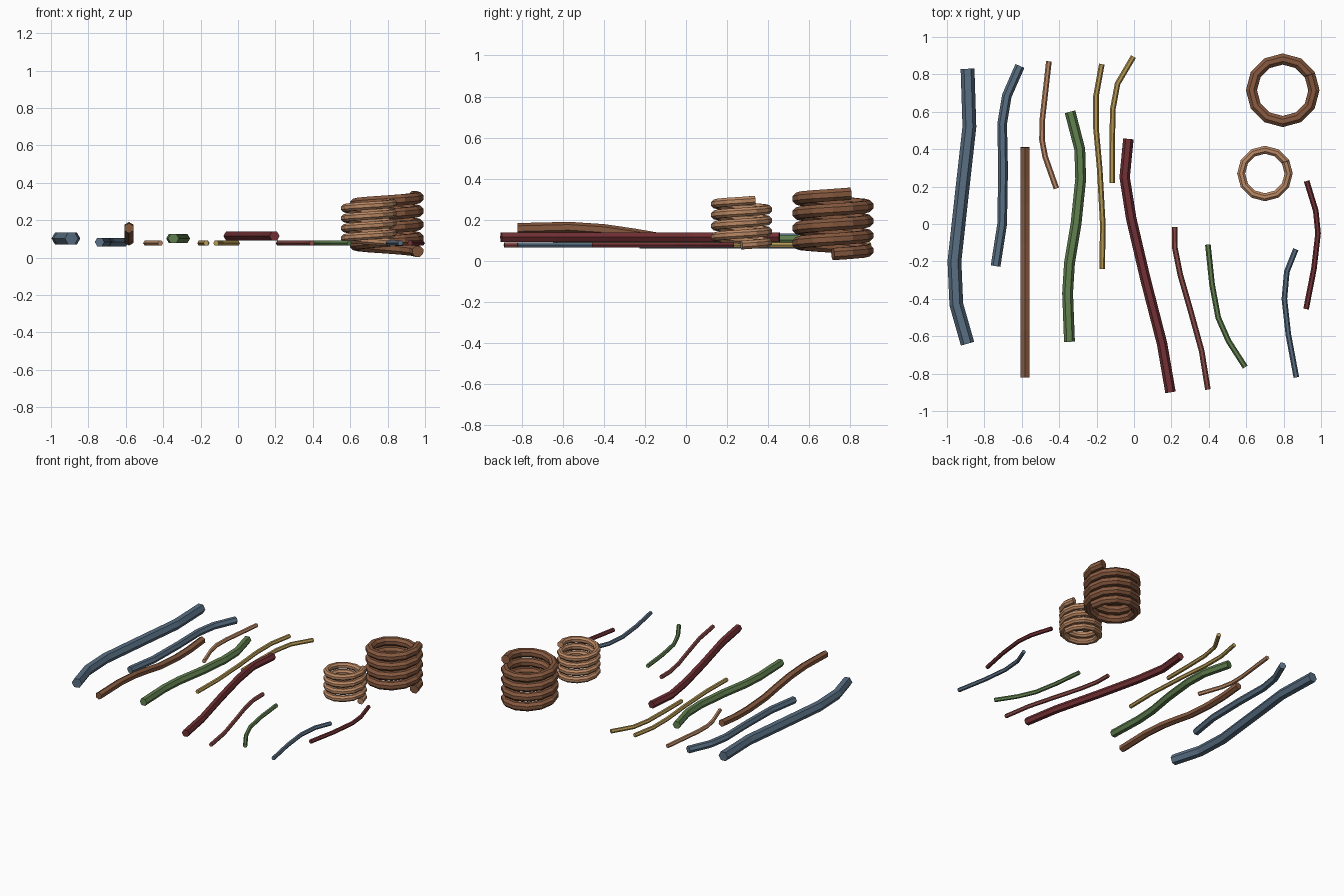
import bpy, bmesh
from math import sin, cos, pi
from mathutils import Vector

if "Cube" in bpy.data.objects:
    bpy.data.objects.remove(bpy.data.objects["Cube"])

COLOURS = {
    "blue": (0.10, 0.16, 0.23), "brown": (0.24, 0.10, 0.05),
    "copper": (0.50, 0.25, 0.13), "green": (0.12, 0.22, 0.08),
    "gold": (0.47, 0.32, 0.09), "dark_red": (0.17, 0.03, 0.035),
    "red": (0.26, 0.07, 0.065),
}
MATS = {}
for key, rgb in COLOURS.items():
    MATS[key] = bpy.data.materials.new(key)
    MATS[key].diffuse_color = (*rgb, 1)


def tube(name, path, r, colour, sides=6, phase=0.0):
    """Flat-faced capped tube swept along a polyline."""
    pts = [Vector(p) for p in path]
    bm = bmesh.new()
    rings = []
    for i, p in enumerate(pts):
        t = Vector((0, 0, 0))
        if i > 0:
            t += (p - pts[i - 1]).normalized()
        if i < len(pts) - 1:
            t += (pts[i + 1] - p).normalized()
        t.normalize()
        side = t.cross(Vector((0, 0, 1))).normalized()
        up = side.cross(t)
        rings.append([bm.verts.new(p + r * (side * cos(a) + up * sin(a)))
                      for a in (phase + 2 * pi * k / sides for k in range(sides))])
    for a, b in zip(rings, rings[1:]):
        for k in range(sides):
            n = (k + 1) % sides
            bm.faces.new((a[k], a[n], b[n], b[k]))
    bm.faces.new(rings[0][::-1])
    bm.faces.new(rings[-1])
    bmesh.ops.recalc_face_normals(bm, faces=bm.faces)
    me = bpy.data.meshes.new(name)
    bm.to_mesh(me)
    bm.free()
    me.materials.append(MATS[colour])
    ob = bpy.data.objects.new(name, me)
    bpy.context.collection.objects.link(ob)


def flat_tube(name, z, r, colour, xy):
    tube(name, [(x, y, z) for x, y in xy], r, colour)


def coil(name, cx, cy, radius, z0, z1, r, colour, per_turn=12, steps=49):
    path = []
    for i in range(steps + 1):
        a = 2 * pi * i / per_turn
        path.append((cx + radius * cos(a), cy + radius * sin(a), z0 + (z1 - z0) * i / steps))
    tube(name, path, r, colour, sides=8, phase=pi / 8)


# thick pipes
flat_tube("thick_blue_pipe", 0.102, 0.037, "blue",
          [(-.89, .83), (-.88, .52), (-.915, .21), (-.96, -.2), (-.95, -.43), (-.89, -.64)])
flat_tube("medium_blue_pipe", 0.083, 0.026, "blue",
          [(-.61, .845), (-.68, .685), (-.705, .535), (-.70, .29), (-.705, 0), (-.74, -.225)])
flat_tube("thick_green_pipe", 0.102, 0.029, "green",
          [(-.342, .6), (-.29, .4), (-.285, .24), (-.31, 0), (-.345, -.21), (-.355, -.37), (-.345, -.63)])
flat_tube("thick_red_pipe", 0.115, 0.028, "dark_red",
          [(-.03, .455), (-.05, .25), (-.015, .03), (.06, -.29), (.15, -.64), (.195, -.9)])

# brown pipe bends up and down instead of sideways
tube("brown_pipe", [(-.583, y, z) for y, z in
     [(-.82, .157), (-.57, .163), (-.4, .152), (-.25, .13), (-.1, .104),
      (.1, .091), (.25, .093), (.41, .108)]], 0.027, "brown", phase=pi / 2)

# thin pipes
thin = {
    "thin_copper_pipe": ("copper", [(-.455, .87), (-.49, .56), (-.492, .45), (-.475, .36), (-.415, .19)]),
    "long_gold_pipe": ("gold", [(-.172, .855), (-.203, .685), (-.203, .51), (-.183, .29), (-.167, 0), (-.17, -.24)]),
    "short_gold_pipe": ("gold", [(-.003, .895), (-.088, .75), (-.113, .615), (-.117, .43), (-.117, .22)]),
    "thin_red_pipe": ("red", [(.217, -.015), (.219, -.13), (.247, -.27), (.3, -.455), (.362, -.68), (.395, -.885)]),
    "thin_green_pipe": ("green", [(.395, -.11), (.417, -.32), (.45, -.5), (.505, -.625), (.595, -.765)]),
    "thin_blue_pipe": ("blue", [(.865, -.135), (.817, -.255), (.804, -.4), (.825, -.59), (.868, -.82)]),
    "thin_dark_red_pipe": ("dark_red", [(.923, .23), (.972, .07), (.984, -.05), (.962, -.24), (.92, -.455)]),
}
for name, (colour, xy) in thin.items():
    flat_tube(name, 0.077, 0.015, colour, xy)

# coils
coil("large_coil", .795, .715, .167, .033, .327, .032, "brown")
coil("small_coil", .70, .27, .127, .077, .295, .023, "copper")

for m in bpy.data.materials:
    if m.users and not m.is_grease_pencil:
        m.use_nodes = True
        m.node_tree.nodes["Principled BSDF"].inputs["Base Color"].default_value = m.diffuse_color
